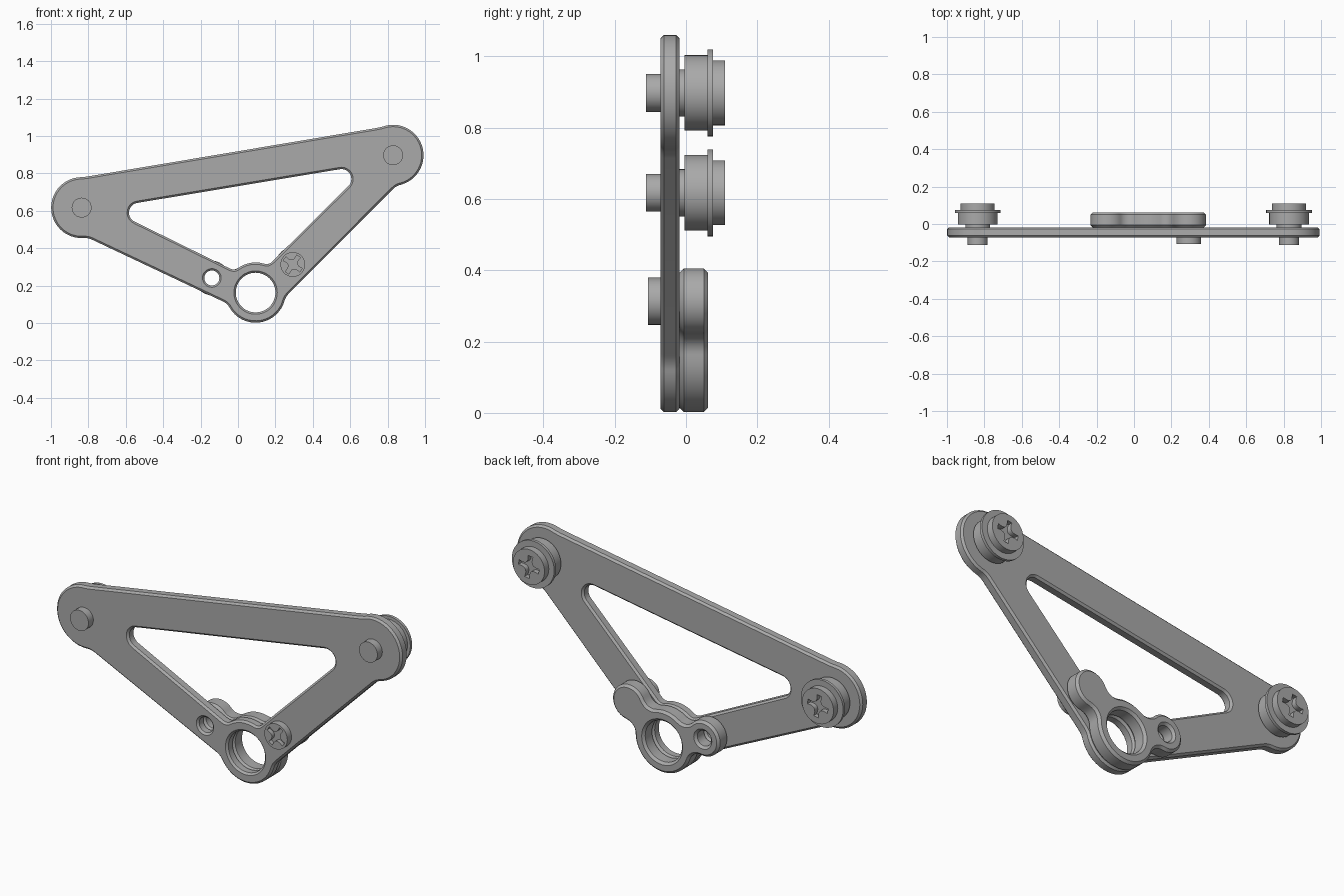
import bpy, bmesh
from math import sin, cos, radians, pi
from mathutils import Vector, Matrix

cube = bpy.data.objects.get("Cube")
if cube:
    bpy.data.objects.remove(cube, do_unlink=True)

steel = bpy.data.materials.new("grey steel")
steel.use_nodes = True
GREY = (0.4, 0.4, 0.4, 1)
steel.diffuse_color = GREY
steel.node_tree.nodes["Principled BSDF"].inputs["Base Color"].default_value = GREY

# Layout in the front plane (x, z)
HUB, LEFT, RIGHT = Vector((0.094, 0.163)), Vector((-0.836, 0.617)), Vector((0.829, 0.897))
SCREW, SMALL = Vector((0.293, 0.313)), Vector((-0.14, 0.241))
HUB_R, END_R, EAR_R = 0.161, 0.163, 0.092


def polar(c, r, deg):
    return c + Vector((cos(radians(deg)), sin(radians(deg)))) * r


def arc(c, r, a, b):
    n = max(2, int(abs(b - a) / 7.5))
    return [polar(c, r, a + (b - a) * i / n) for i in range(n + 1)]


def circle(c, r):
    return arc(c, r, 0, 360)[:-1]


def bend(a, ctrl, b, n=6):
    return [a * (1 - t) ** 2 + ctrl * 2 * t * (1 - t) + b * t * t
            for t in (i / n for i in range(n + 1))]


def outline(arcs, trim=9, run=0.03):
    """Closed path of arcs joined by straight lines with softened corners."""
    pts = []
    for i, (c, r, a, b) in enumerate(arcs):
        c2, r2, a2, b2 = arcs[(i + 1) % len(arcs)]
        s, s2 = (trim if b > a else -trim), (trim if b2 > a2 else -trim)
        p, q = polar(c, r, b), polar(c2, r2, a2)
        u = (q - p).normalized() * run
        pts += arc(c, r, a + s, b - s)
        pts += bend(polar(c, r, b - s), p, p + u)[1:]
        pts += bend(q - u, q, polar(c2, r2, a2 + s2))[:-1]
    return pts


def finish(ob):
    bpy.ops.object.select_all(action='DESELECT')
    ob.select_set(True)
    bpy.context.view_layer.objects.active = ob
    if ob.type == 'CURVE':
        bpy.ops.object.convert(target='MESH')
        ob = bpy.context.object
    ob.data.materials.clear()
    ob.data.materials.append(steel)
    bpy.ops.object.shade_smooth_by_angle(angle=radians(30))
    return ob


def plate(name, loops, y0, y1, chamfer=0.0):
    """Filled profile with holes, extruded from y0 to y1 with chamfered rims."""
    cu = bpy.data.curves.new(name, 'CURVE')
    cu.dimensions, cu.fill_mode = '2D', 'BOTH'
    cu.extrude = (y1 - y0) / 2 - chamfer
    cu.bevel_depth, cu.bevel_resolution, cu.offset = chamfer, 0, -chamfer
    for loop in loops:
        sp = cu.splines.new('POLY')
        sp.points.add(len(loop) - 1)
        for p, v in zip(sp.points, loop):
            p.co = (v.x, v.y, 0, 1)
        sp.use_cyclic_u = True
    ob = bpy.data.objects.new(name, cu)
    bpy.context.collection.objects.link(ob)
    ob.location.y = (y0 + y1) / 2
    ob.rotation_euler.x = pi / 2
    return finish(ob)


def lathe(name, c, profile):
    """Turned part about a y axis; profile holds (radius, y) pairs."""
    bm = bmesh.new()
    vs = [bm.verts.new((r, y, 0)) for r, y in profile]
    es = [bm.edges.new(e) for e in zip(vs, vs[1:])]
    bmesh.ops.spin(bm, geom=vs + es, cent=(0, 0, 0), axis=(0, 1, 0),
                   angle=2 * pi, steps=48, use_duplicate=False)
    bmesh.ops.remove_doubles(bm, verts=bm.verts, dist=1e-5)
    bmesh.ops.recalc_face_normals(bm, faces=bm.faces)
    bmesh.ops.translate(bm, verts=bm.verts, vec=(c.x, 0, c.y))
    me = bpy.data.meshes.new(name)
    bm.to_mesh(me)
    bm.free()
    ob = bpy.data.objects.new(name, me)
    bpy.context.collection.objects.link(ob)
    return finish(ob)


def star(c, r, turn):
    """Four-armed driver recess with blunt tips and concave sides."""
    pts = []
    for k in range(4):
        a = turn + 90 * k
        pts += bend(polar(c, r, a + 13), c, polar(c, r, a + 77), 8)
    return pts


# Front triangular plate
outer = outline([(HUB, HUB_R, 201.7, 351.6), (RIGHT, END_R, -83.5, 113),
                 (LEFT, END_R, 86.8, 281.2)])
window = outline([(Vector((-0.53, 0.59)), 0.053, 100, 243.5),
                  (HUB, HUB_R, 134, 64.6),
                  (Vector((0.553, 0.77)), 0.053, -45, 100)])
bore, pinhole = circle(HUB, 0.106), circle(SMALL, 0.04)
plate("front_plate", [outer, window, bore, pinhole], -0.072, -0.018, 0.010)

# Rear hub plate: hub with two ears joined by concave fillets
FIL, AT_HUB, AT_EAR = 0.06, 37.4, 118.4
SWEEP = AT_EAR - AT_HUB


def ear(c):
    t = Vector((1, 0)).angle_signed(c - HUB) * -180 / pi
    t0, t1 = t - AT_HUB, t + AT_HUB
    fr = HUB_R + FIL
    pts = arc(polar(HUB, fr, t0), FIL, t0 + 180, t0 + 180 - SWEEP)[1:-1]
    pts += arc(c, EAR_R, t - AT_EAR, t + AT_EAR)
    pts += arc(polar(HUB, fr, t1), FIL, t1 + 180 + SWEEP, t1 + 180)[1:-1]
    return pts, t0, t1


right_ear, r0, r1 = ear(SCREW)
left_ear, l0, l1 = ear(SMALL)
lobes = right_ear + arc(HUB, HUB_R, r1, l0) + left_ear + arc(HUB, HUB_R, l1, r0 + 360)
plate("rear_hub_plate", [lobes, bore, pinhole], -0.018, 0.062, 0.012)

# Front screw with driver recess
lathe("front_screw_body", SCREW, [(0, -0.05), (0.066, -0.05), (0.066, -0.085), (0, -0.085)])
plate("front_screw_head", [circle(SCREW, 0.066), star(SCREW, 0.055, 55)], -0.107, -0.085)

# Rollers at both ends, with pin ends through the front plate
for side, c in (("right", LEFT), ("left", RIGHT)):
    lathe(side + "_pin", c, [(0, -0.112), (0.053, -0.112), (0.053, -0.05), (0, -0.05)])
    lathe(side + "_roller", c, [
        (0, -0.03), (0.066, -0.03), (0.066, -0.004), (0.106, -0.004), (0.106, 0.06),
        (0.122, 0.06), (0.122, 0.075), (0.091, 0.075), (0.091, 0.085), (0, 0.085)])
    plate(side + "_roller_cap", [circle(c, 0.091), star(c, 0.06, 10)], 0.085, 0.11)
